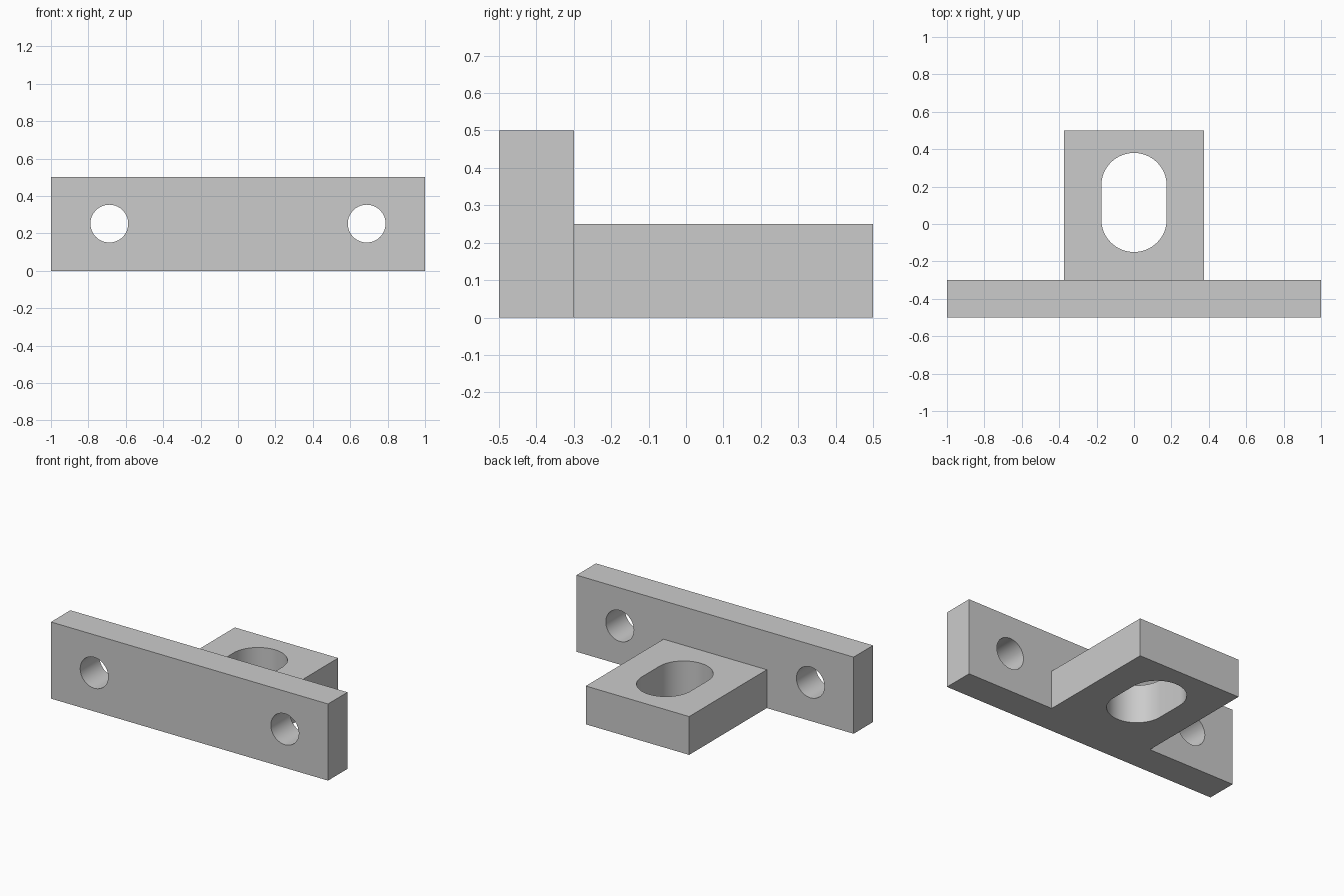
import bpy, bmesh, math
from mathutils import Matrix, Vector

if "Cube" in bpy.data.objects:
    bpy.data.objects.remove(bpy.data.objects["Cube"], do_unlink=True)

grey = bpy.data.materials.new("plain_grey")
grey.use_nodes = True
grey.diffuse_color = (0.6, 0.6, 0.6, 1)
grey.node_tree.nodes["Principled BSDF"].inputs["Base Color"].default_value = (0.6, 0.6, 0.6, 1)


def finish(name, bm):
    bmesh.ops.recalc_face_normals(bm, faces=bm.faces)
    mesh = bpy.data.meshes.new(name)
    bm.to_mesh(mesh)
    bm.free()
    mesh.materials.append(grey)
    obj = bpy.data.objects.new(name, mesh)
    bpy.context.collection.objects.link(obj)
    return obj


def box(name, low, high):
    low, high = Vector(low), Vector(high)
    bm = bmesh.new()
    bmesh.ops.create_cube(bm, size=1, matrix=Matrix.Translation((low + high) / 2)
                          @ Matrix.Diagonal((*(high - low), 1)))
    return finish(name, bm)


def slot(name, radius, half_straight, matrix, steps=32):
    """Prism along local z with rounded ends in y; a cylinder if half_straight is 0."""
    bm = bmesh.new()
    outline = []
    for end in (1, -1):
        for i in range(steps + 1):
            a = math.pi * i / steps
            outline.append(bm.verts.new((end * radius * math.cos(a),
                                         end * (radius * math.sin(a) + half_straight), -0.5)))
    face = bm.faces.new(outline)
    top = bmesh.ops.extrude_face_region(bm, geom=[face])["geom"]
    bmesh.ops.translate(bm, vec=(0, 0, 1),
                        verts=[g for g in top if isinstance(g, bmesh.types.BMVert)])
    bmesh.ops.remove_doubles(bm, verts=bm.verts[:], dist=1e-5)
    bm.transform(matrix)
    return finish(name, bm)


def boolean(target, cutter, operation):
    mod = target.modifiers.new(cutter.name, "BOOLEAN")
    mod.operation = operation
    mod.solver = "EXACT"
    mod.object = cutter
    bpy.context.view_layer.objects.active = target
    bpy.ops.object.modifier_apply(modifier=mod.name)
    bpy.data.objects.remove(cutter, do_unlink=True)


# Upright mounting plate with a bolt hole at each end
bracket = box("bracket", (-1, -0.5, 0), (1, -0.3, 0.5))
for x in (-0.688, 0.688):
    boolean(bracket, slot("bolt_hole", 0.101, 0, Matrix.Translation((x, -0.4, 0.252))
                          @ Matrix.Rotation(math.pi / 2, 4, "X")), "DIFFERENCE")

# Flat tongue joined to the back of the plate, with a long slot
boolean(bracket, box("tongue", (-0.373, -0.4, 0), (0.373, 0.5, 0.25)), "UNION")
boolean(bracket, slot("tongue_slot", 0.175, 0.09,
                      Matrix.Translation((0, 0.115, 0.125))), "DIFFERENCE")

# Smooth hole walls, sharp edges elsewhere
bpy.ops.object.select_all(action="DESELECT")
bracket.select_set(True)
bpy.context.view_layer.objects.active = bracket
bpy.ops.object.shade_smooth_by_angle(angle=math.radians(30))
